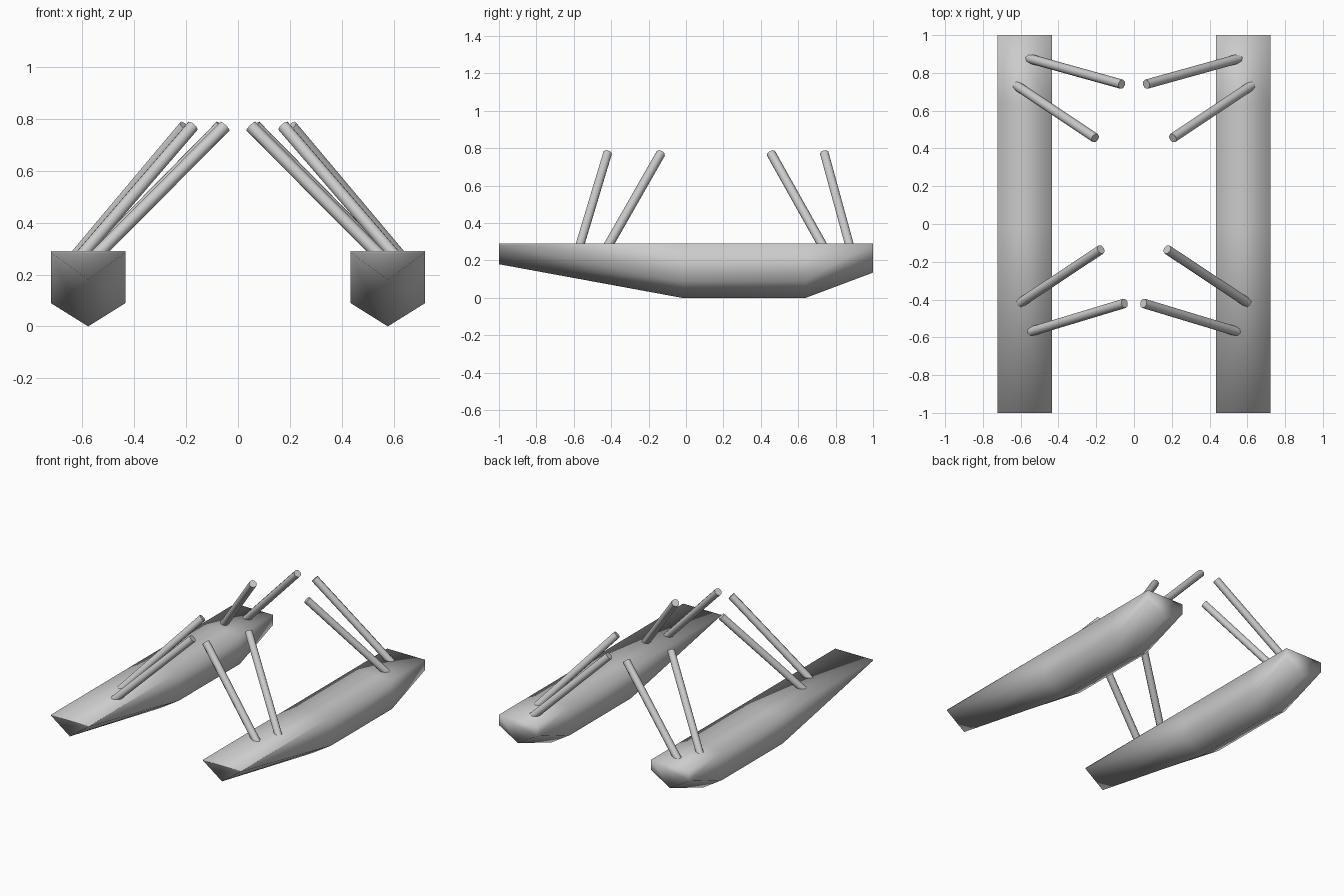
import bpy, bmesh
from mathutils import Vector

if "Cube" in bpy.data.objects:
    bpy.data.objects.remove(bpy.data.objects["Cube"])

HULL_X, HALF_W, DECK_Z = 0.578, 0.144, 0.29

# hull stations from bow to stern: y, chine height, keel height
STATIONS = [(-1.0, 0.285, 0.18), (-0.02, 0.09, 0.0), (0.64, 0.09, 0.0), (1.0, 0.22, 0.135)]

# struts: upper end xy, and where each meets the deck xy (right side)
STRUTS = {
    "rear_outer_strut": ((0.065, 0.74), (0.54, 0.872)),
    "rear_inner_strut": ((0.205, 0.455), (0.61, 0.725)),
    "front_inner_strut": ((0.175, -0.135), (0.59, -0.41)),
    "front_outer_strut": ((0.05, -0.42), (0.53, -0.565)),
}


def finish(bm, name):
    bmesh.ops.recalc_face_normals(bm, faces=bm.faces)
    mesh = bpy.data.meshes.new(name)
    bm.to_mesh(mesh)
    bm.free()
    obj = bpy.data.objects.new(name, mesh)
    bpy.context.collection.objects.link(obj)
    return obj


# pontoon: five-sided section lofted along y
def make_hull(name, x):
    bm = bmesh.new()
    rings = []
    for y, chine, keel in STATIONS:
        section = [(-HALF_W, DECK_Z), (-HALF_W, chine), (0, keel),
                   (HALF_W, chine), (HALF_W, DECK_Z)]
        rings.append([bm.verts.new((x + px, y, pz)) for px, pz in section])
    for a, b in zip(rings, rings[1:]):
        for i in range(5):
            j = (i + 1) % 5
            bm.faces.new((a[i], a[j], b[j], b[i]))
    bm.faces.new(rings[0])
    bm.faces.new(rings[-1])
    obj = finish(bm, name)
    obj.data.shade_smooth()


# strut: thin rod running slightly into the deck
def make_strut(name, top, foot, side):
    a = Vector((side * top[0], top[1], 0.772))
    b = Vector((side * foot[0], foot[1], DECK_Z))
    b += (b - a) * 0.05
    bm = bmesh.new()
    bmesh.ops.create_cone(bm, cap_ends=True, segments=8, radius1=0.025,
                          radius2=0.025, depth=(b - a).length)
    obj = finish(bm, name)
    obj.location = (a + b) / 2
    obj.rotation_mode = 'QUATERNION'
    obj.rotation_quaternion = (a - b).to_track_quat('Z', 'Y')
    obj.data.shade_smooth()
    obj.data.set_sharp_from_angle(angle=1.0)


for label, side in (("left", -1), ("right", 1)):
    make_hull(label + "_pontoon", side * HULL_X)
    for name, (top, foot) in STRUTS.items():
        make_strut(label + "_" + name, top, foot, side)
